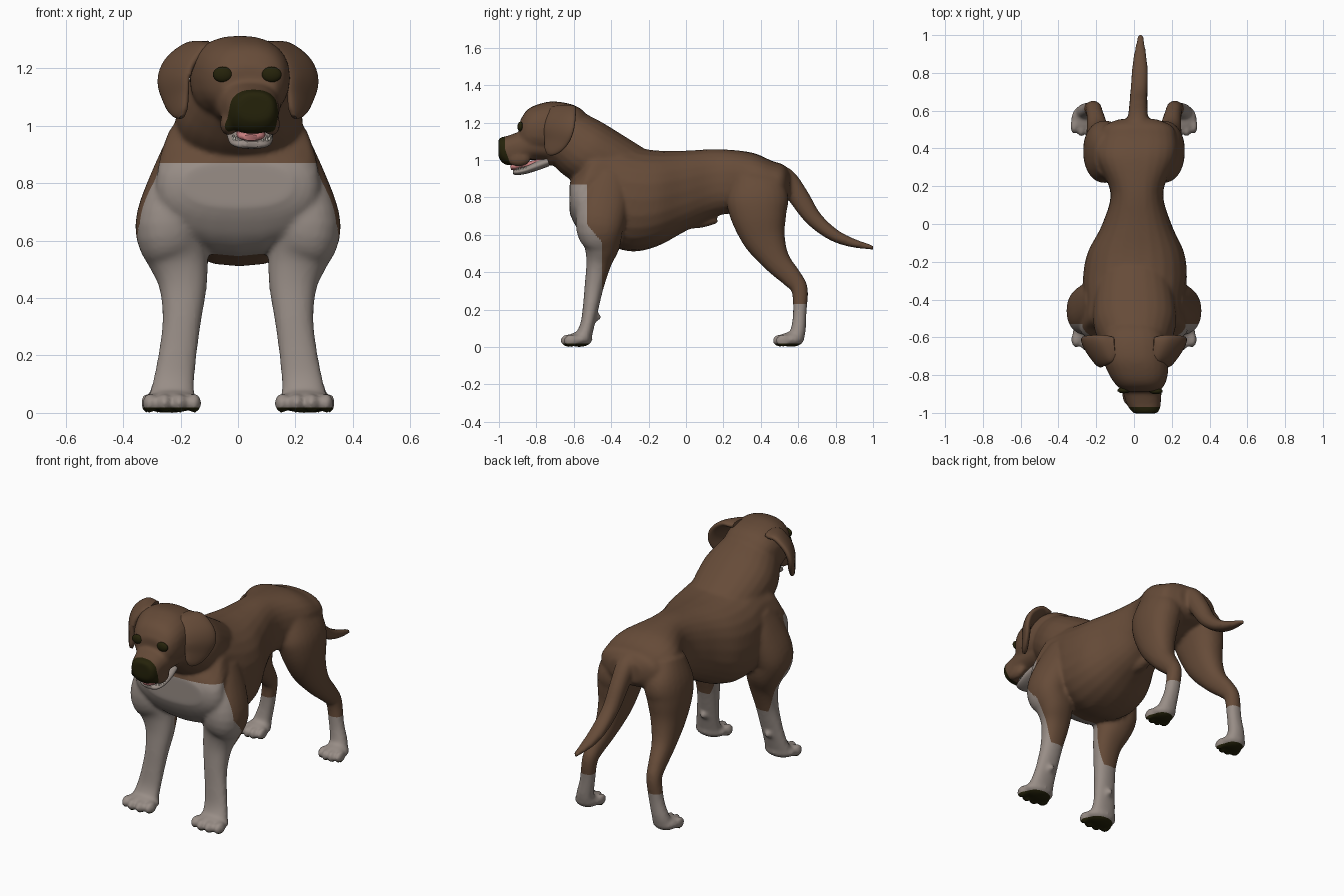
import bpy, bmesh
from math import sin, cos, pi, copysign
from mathutils import Vector, Matrix
from mathutils.bvhtree import BVHTree

if "Cube" in bpy.data.objects:
    bpy.data.objects.remove(bpy.data.objects["Cube"], do_unlink=True)

X_AXIS, Y_AXIS = Vector((1, 0, 0)), Vector((0, 1, 0))


def material(name, color):
    mat = bpy.data.materials.new(name)
    mat.use_nodes = True
    mat.diffuse_color = (*color, 1)
    mat.node_tree.nodes["Principled BSDF"].inputs["Base Color"].default_value = (*color, 1)
    return mat


brown = material("brown coat", (0.133, 0.071, 0.04))
grey = material("pale grey coat", (0.315, 0.268, 0.24))
dark = material("dark olive skin", (0.018, 0.016, 0.003))
pink = material("pink tongue", (0.6, 0.22, 0.22))
ivory = material("ivory teeth", (0.5, 0.47, 0.41))


def smooth_path(points, steps=5):
    """Catmull-Rom interpolation of position and radii together."""
    p = [Vector(q) for q in points]
    p = [2 * p[0] - p[1]] + p + [2 * p[-1] - p[-2]]
    result = []
    for a, b, c, d in zip(p, p[1:], p[2:], p[3:]):
        for i in range(steps):
            t = i / steps
            result.append(b + (c - a) * (t / 2) + (2 * a - 5 * b + 4 * c - d) * (t * t / 2)
                          + (3 * b - a - 3 * c + d) * (t ** 3 / 2))
    return result + [p[-2]]


def loft(bm, points, side=X_AXIS, flip=1, sides=24, power=0.9, upright=False):
    """Skin rounded sections (x, y, z, radius along side, other radius)."""
    path = smooth_path(points)
    centers = [Vector((q[0] * flip, q[1], q[2])) for q in path]
    rings = []
    for i, (q, c) in enumerate(zip(path, centers)):
        tangent = (centers[min(i + 1, len(path) - 1)] - centers[max(i - 1, 0)]).normalized()
        if upright:
            tangent = -Y_AXIS
        u = (side - tangent * side.dot(tangent)).normalized()
        v = tangent.cross(u)
        ring = []
        for k in range(sides):
            a = 2 * pi * k / sides
            cu, cv = (copysign(abs(w) ** power, w) for w in (cos(a), sin(a)))
            ring.append(bm.verts.new(c + u * cu * max(q[3], 0.003) + v * cv * max(q[4], 0.003)))
        rings.append(ring)
    faces = [bm.faces.new(rings[0]), bm.faces.new(rings[-1])]
    for r, s in zip(rings, rings[1:]):
        for k in range(sides):
            n = (k + 1) % sides
            faces.append(bm.faces.new((r[k], r[n], s[n], s[k])))
    bmesh.ops.recalc_face_normals(bm, faces=faces)


def ball(bm, center, size, segments=20):
    bmesh.ops.create_uvsphere(bm, u_segments=segments, v_segments=segments // 2, radius=1,
                              matrix=Matrix.Translation(center) @ Matrix.Diagonal((*size, 1)))


def make_object(name, bm, *mats):
    mesh = bpy.data.meshes.new(name)
    bm.to_mesh(mesh)
    bm.free()
    obj = bpy.data.objects.new(name, mesh)
    bpy.context.collection.objects.link(obj)
    for mat in mats:
        mesh.materials.append(mat)
    bpy.ops.object.select_all(action='DESELECT')
    bpy.context.view_layer.objects.active = obj
    obj.select_set(True)
    bpy.ops.object.shade_smooth_by_angle(angle=1.0)
    return obj


body = bmesh.new()
# Torso from rump to chest
loft(body, [(.02, .555, .87, .1, .065), (.02, .52, .875, .18, .1), (.02, .46, .875, .205, .12),
            (.01, .35, .88, .215, .16), (.015, .17, .88, .14, .178), (.015, 0, .835, .183, .215),
            (.01, -.15, .795, .255, .255), (.005, -.28, .79, .275, .28), (0, -.4, .82, .265, .285),
            (0, -.5, .825, .275, .265), (0, -.56, .79, .285, .185), (0, -.6, .79, .255, .125),
            (0, -.622, .795, .19, .08)], power=0.85, upright=True)
# Neck
loft(body, [(0, -.2, .87, .17, .15), (0, -.38, .965, .21, .165), (.005, -.52, 1.04, .22, .175),
            (.01, -.61, 1.1, .19, .165), (.015, -.69, 1.15, .15, .14)])
# Skull, then muzzle and throat
loft(body, [(0, -.5, 1.14, .09, .07), (0, -.58, 1.165, .155, .12), (.005, -.7, 1.165, .172, .148),
            (.022, -.79, 1.165, .158, .133), (.033, -.85, 1.155, .13, .112),
            (.04, -.888, 1.14, .092, .07)], power=0.85, upright=True)
loft(body, [(.025, -.7, 1.085, .125, .09), (.036, -.83, 1.085, .115, .085), (.044, -.9, 1.063, .1, .085),
            (.052, -.955, 1.05, .09, .079), (.058, -.985, 1.055, .077, .067),
            (.06, -1.003, 1.065, .06, .048)], power=0.82, upright=True)
ball(body, (.025, -.72, 1.025), (.09, .07, .055))
# Brow ridges, lips and nose
for s in (-1, 1):
    ball(body, (.03 + s * .075, -.81, 1.225), (.045, .045, .03))
    ball(body, (.042 + s * .075, -.895, 1.005), (.03, .065, .04))
ball(body, (.06, -.968, 1.085), (.06, .034, .037))
# Tail
loft(body, [(.02, .42, .94, .06, .05), (.02, .53, .91, .055, .05), (.022, .605, .8, .05, .055),
            (.025, .68, .69, .046, .045), (.03, .78, .605, .044, .035), (.032, .88, .56, .036, .025),
            (.035, 1.003, .53, .014, .012)])
# Sheath under the belly
loft(body, [(.01, -.02, .66, .04, .03), (.01, .08, .665, .035, .028), (.01, .16, .695, .03, .035)])

for s in (-1, 1):
    # Front leg with shoulder
    loft(body, [(.19, -.4, .92, .07, .09), (.21, -.43, .8, .1, .13), (.245, -.46, .65, .113, .13),
                (.212, -.45, .55, .107, .1), (.192, -.466, .45, .085, .068), (.195, -.49, .33, .068, .052),
                (.208, -.508, .22, .066, .043), (.222, -.527, .12, .071, .038),
                (.23, -.55, .05, .08, .045)], flip=s)
    ball(body, (s * .215, -.473, .16), (.02, .02, .02))
    # Hind leg with thigh
    loft(body, [(.12, .36, .92, .09, .12), (.15, .38, .8, .11, .165), (.165, .39, .7, .105, .15),
                (.175, .42, .58, .085, .115), (.19, .485, .46, .062, .074), (.205, .57, .365, .046, .054),
                (.214, .608, .305, .042, .044), (.23, .608, .18, .043, .036),
                (.25, .6, .09, .05, .04), (.255, .585, .045, .06, .045)], flip=s)
    # Paws: a pad and four toes each
    for px, py, w in ((.23, -.57, .096), (.26, .562, .072)):
        ball(body, (s * px, py, .04), (w, .07, .04))
        for k in range(4):
            d = (k - 1.5) / 1.5
            ball(body, (s * px + d * w * .8, py - .063 + .02 * d * d, .034), (w * .27, .042, .035))

dog = make_object("body", body, brown, grey, dark)
remesh = dog.modifiers.new("Merge parts", 'REMESH')
remesh.mode = 'VOXEL'
remesh.voxel_size = 0.01
relax = dog.modifiers.new("Relax", 'SMOOTH')
relax.factor = 0.5
relax.iterations = 8
for mod in (remesh, relax):
    bpy.ops.object.modifier_apply(modifier=mod.name)

# Cut clean borders, then colour bib, socks, soles and nose
bm = bmesh.new()
bm.from_mesh(dog.data)
for y, z, normal in ((0, .87, (0, 0, 1)), (0, .31, (0, 0, 1)), (0, .23, (0, 0, 1)), (0, .018, (0, 0, 1)),
                     (-.53, 0, (0, 1, 0)), (-.45, 0, (0, 1, 0)), (-.968, 0, (0, 1, 0)),
                     (-.968, 1.06, (0, 1, .35))):
    bmesh.ops.bisect_plane(bm, geom=bm.verts[:] + bm.edges[:] + bm.faces[:],
                           plane_co=(0, y, z), plane_no=normal)
for f in bm.faces:
    c = f.calc_center_median()
    bib_edge = -.53 + .08 * min(max((.66 - c.z) / .1, 0), 1)
    f.material_index = 0
    if c.z < .23 or (c.y < 0 and c.z < .31) or (c.z < .87 and c.y < bib_edge):
        f.material_index = 1
    if c.z < .018 or (c.z > .9 and c.y < -.968 + .35 * max(1.06 - c.z, 0)):
        f.material_index = 2
    f.smooth = True
tree = BVHTree.FromBMesh(bm)
bm.to_mesh(dog.data)
bm.free()

# Eyes set on the face surface
for label, ex in (("right_eye", -.053), ("left_eye", .117)):
    hit = tree.ray_cast(Vector((ex, -2, 1.178)), Y_AXIS)[0] or Vector((ex, -.85, 1.178))
    eye = bmesh.new()
    ball(eye, hit, (.035, .016, .027))
    make_object(label, eye, dark)

# Drooping ears, front edge turned in towards the cheek
for label, s in (("right_ear", -1), ("left_ear", 1)):
    ear = bmesh.new()
    loft(ear, [(.1, -.66, 1.275, .06, .02), (.15, -.665, 1.265, .08, .024),
               (.2, -.672, 1.22, .092, .025), (.222, -.68, 1.165, .095, .024),
               (.213, -.7, 1.1, .075, .02), (.2, -.725, 1.05, .042, .016),
               (.195, -.735, 1.03, .014, .008)], side=Vector((s * .55, .83, 0)), flip=s)
    make_object(label, ear, brown)

# Lower jaw, tongue and teeth
jaw = bmesh.new()
loft(jaw, [(.038, -.74, .99, .075, .025), (.042, -.8, .968, .08, .025), (.045, -.86, .945, .075, .02),
           (.05, -.905, .935, .06, .016), (.05, -.925, .935, .03, .01)])
make_object("lower_jaw", jaw, grey)
tongue = bmesh.new()
loft(tongue, [(.04, -.76, .995, .045, .015), (.045, -.86, .972, .05, .016),
              (.045, -.915, .964, .046, .017), (.045, -.938, .958, .025, .011)])
make_object("tongue", tongue, pink)
teeth = bmesh.new()
for k in range(11):
    a = pi * k / 10
    spot = Vector((.048 + cos(a) * .064, -.86 - sin(a) * .053, .961 - sin(a) * .014))
    bmesh.ops.create_cone(teeth, segments=8, cap_ends=True, radius1=.007, radius2=.002,
                          depth=.026 if k in (2, 8) else .014, matrix=Matrix.Translation(spot))
make_object("lower_teeth", teeth, ivory)
